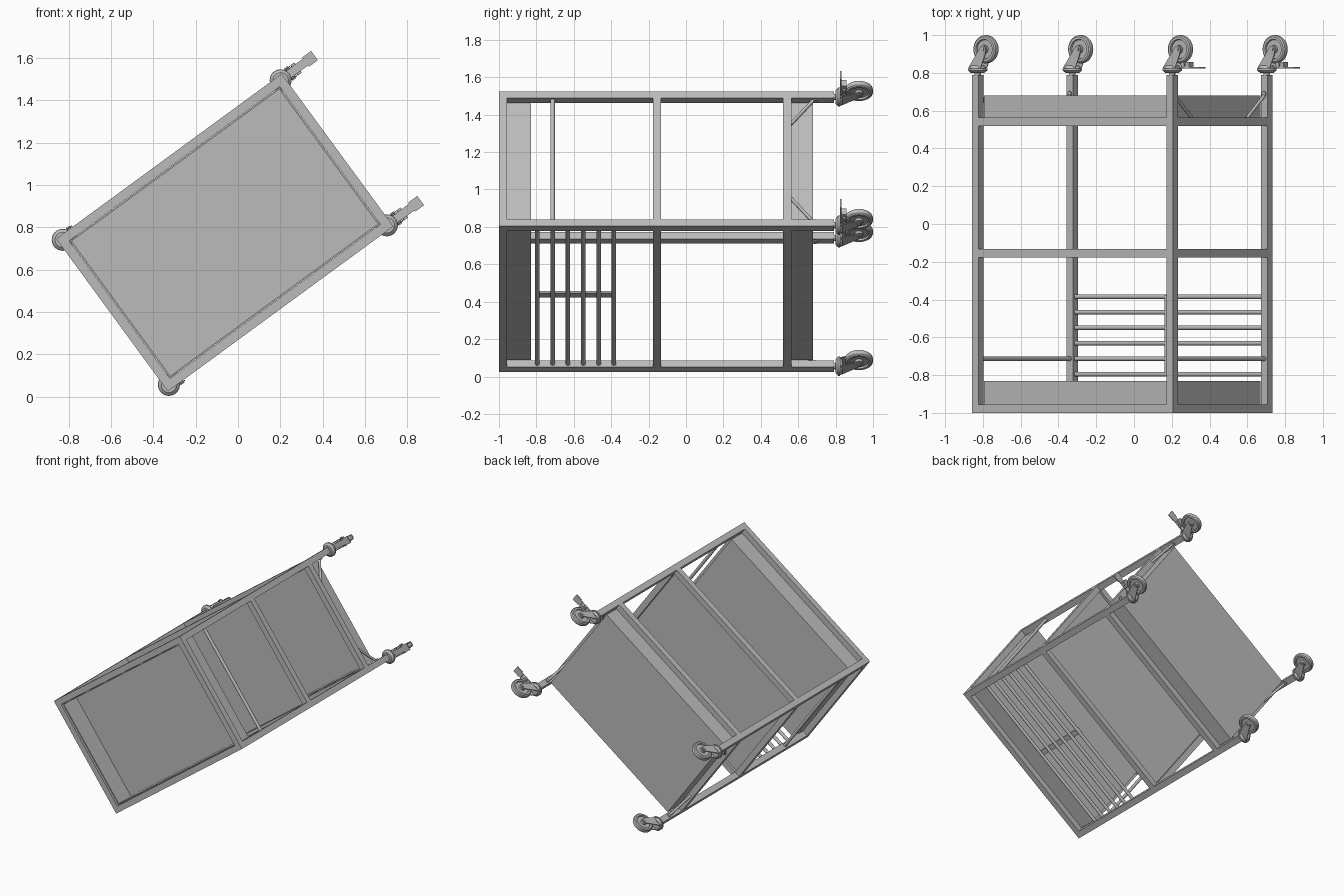
import bpy, bmesh, math
from mathutils import Matrix, Vector

if "Cube" in bpy.data.objects:
    bpy.data.objects.remove(bpy.data.objects["Cube"])

# Cart frame: X = long side, Y = height (casters at +Y), Z = short side.
# PLACE tilts the whole cart into its final position.
PLACE = Matrix.Translation((-0.0625, 0, 0.775)) @ Matrix.Rotation(math.radians(-36.2), 4, 'Y')
HX, HZ, T = 0.66, 0.4465, 0.044
CX, CZ = HX - T / 2, HZ - T / 2          # tube centre lines

steel = bpy.data.materials.new("grey steel")
steel.diffuse_color = (0.5, 0.5, 0.5, 1)
steel.use_nodes = True
steel.node_tree.nodes["Principled BSDF"].inputs["Base Color"].default_value = steel.diffuse_color


def finish(name, bm, smooth=False):
    bmesh.ops.recalc_face_normals(bm, faces=bm.faces)
    bm.transform(PLACE)
    me = bpy.data.meshes.new(name)
    bm.to_mesh(me)
    bm.free()
    ob = bpy.data.objects.new(name, me)
    bpy.context.collection.objects.link(ob)
    me.materials.append(steel)
    if smooth:
        bpy.ops.object.select_all(action='DESELECT')
        ob.select_set(True)
        bpy.context.view_layer.objects.active = ob
        bpy.ops.object.shade_smooth_by_angle(angle=math.radians(35))
    return ob


def box(bm, x0, x1, y0, y1, z0, z1):
    m = Matrix.Translation(((x0 + x1) / 2, (y0 + y1) / 2, (z0 + z1) / 2))
    m = m @ Matrix.Diagonal((x1 - x0, y1 - y0, z1 - z0, 1))
    bmesh.ops.create_cube(bm, size=1, matrix=m)


def rod(bm, a, b, r, r2=None, seg=16):
    a, b = Vector(a), Vector(b)
    d = b - a
    m = Matrix.Translation((a + b) / 2) @ d.to_track_quat('Z', 'Y').to_matrix().to_4x4()
    bmesh.ops.create_cone(bm, cap_ends=True, segments=seg, radius1=r,
                          radius2=r if r2 is None else r2, depth=d.length, matrix=m)


def lathe(bm, profile, centre, seg=32):
    # Closed (radius, offset) profile spun around the short-side axis
    c = Vector(centre)
    vs = [bm.verts.new(c + Vector((r, 0, z))) for r, z in profile]
    es = [bm.edges.new((vs[i], vs[(i + 1) % len(vs)])) for i in range(len(vs))]
    bmesh.ops.spin(bm, geom=vs + es, cent=c, axis=(0, 0, 1), angle=2 * math.pi,
                   steps=seg, use_merge=True)
    bmesh.ops.remove_doubles(bm, verts=bm.verts, dist=1e-5)


def plate(bm, outline, z0, z1):
    # Flat outline in X/Y, thickened along Z
    f = bm.faces.new([bm.verts.new((x, y, z0)) for x, y in outline])
    ext = bmesh.ops.extrude_face_region(bm, geom=[f])['geom']
    bmesh.ops.translate(bm, vec=(0, 0, z1 - z0),
                        verts=[v for v in ext if isinstance(v, bmesh.types.BMVert)])


# Corner posts
bm = bmesh.new()
for sx in (-1, 1):
    for sz in (-1, 1):
        x, z = sx * CX, sz * CZ
        box(bm, x - T / 2, x + T / 2, -1, 0.79, z - T / 2, z + T / 2)
finish("corner_posts", bm)

# Three rectangular rail frames
for name, y in (("top_rails", -0.978), ("middle_rails", -0.155), ("bottom_rails", 0.541)):
    bm = bmesh.new()
    h = T / 2
    for s in (-1, 1):
        box(bm, -HX + T, HX - T, y - h, y + h, s * CZ - h, s * CZ + h)
        box(bm, s * CX - h, s * CX + h, y - h, y + h, -HZ + T, HZ - T)
    finish(name, bm)

# Open trays hung inside the upper and lower frames
IX, IZ, W = HX - T - 0.002, HZ - T - 0.002, 0.007
for name, y0, y1 in (("top_tray", -0.985, -0.83), ("bottom_tray", 0.53, 0.68)):
    bm = bmesh.new()
    box(bm, -IX, IX, y1 - W, y1, -IZ, IZ)
    for s in (-1, 1):
        a, b = sorted((s * IX, s * (IX - W)))
        box(bm, a, b, y0, y1 - W, -IZ, IZ)
        a, b = sorted((s * IZ, s * (IZ - W)))
        box(bm, -IX + W, IX - W, y0, y1 - W, a, b)
    finish(name, bm)

# Flat middle shelf
bm = bmesh.new()
box(bm, -IX, IX, -0.160, -0.150, -IZ, IZ)
finish("middle_shelf", bm)

# Rack of rods on one long side, with a tie bar
bm = bmesh.new()
for i in range(6):
    y = -0.795 + i * 0.082
    rod(bm, (-CX, y, -CZ), (CX, y, -CZ), 0.012)
finish("side_rack_rods", bm, True)
bm = bmesh.new()
box(bm, -0.02, 0.02, -0.80, -0.375, -CZ + 0.004, -CZ + 0.016)
finish("rack_tie_bar", bm)

# Push handles on both short sides
bm = bmesh.new()
for s in (-1, 1):
    rod(bm, (s * CX, -0.713, -CZ), (s * CX, -0.713, CZ), 0.012)
finish("push_handles", bm, True)

# Diagonal braces between posts and bottom rails
bm = bmesh.new()
for sx in (-1, 1):
    for sz in (-1, 1):
        rod(bm, (sx * CX, 0.69, sz * (CZ - 0.01)), (sx * CX, 0.56, sz * (CZ - 0.18)), 0.009, seg=12)
        rod(bm, (sx * CX, 0.69, sz * CZ), (sx * CX, 0.69, sz * (CZ - 0.03)), 0.013, seg=12)
finish("corner_braces", bm, True)

# Casters: stem, swivel head, fork, wheel, and a brake pedal at one end
for sx, end in ((-1, "rear"), (1, "braked")):
    for sz, side in ((-1, "lower"), (1, "upper")):
        x, z = sx * CX, sz * CZ
        ax, ay = x + 0.055, 0.925
        tag = f"{end}_{side}_caster"

        bm = bmesh.new()
        rod(bm, (x, 0.785, z), (x, 0.81, z), 0.017)
        rod(bm, (x, 0.80, z), (x, 0.812, z), 0.036, 0.050, 32)
        rod(bm, (x, 0.812, z), (x, 0.824, z), 0.052, seg=32)
        rod(bm, (x, 0.824, z), (x, 0.838, z), 0.046, 0.036, 32)
        finish(tag + "_swivel", bm, True)

        bm = bmesh.new()
        outline = [(x - 0.040, 0.826), (x + 0.040, 0.826), (ax + 0.014, 0.895)]
        outline += [(ax + 0.02 * math.cos(a), ay + 0.02 * math.sin(a))
                    for a in (0, 0.7, 1.4, 2.1, 2.8)]
        for s in (-1, 1):
            lo, hi = sorted((z + s * 0.025, z + s * 0.030))
            plate(bm, outline, lo, hi)
        finish(tag + "_fork", bm)

        bm = bmesh.new()
        half = [(0.008, 0.022), (0.020, 0.022), (0.022, 0.009), (0.050, 0.009),
                (0.053, 0.019), (0.066, 0.019), (0.073, 0.013), (0.075, 0.005)]
        profile = [(r, d) for r, d in half] + [(r, -d) for r, d in reversed(half)]
        lathe(bm, profile, (ax, ay, z))
        rod(bm, (ax, ay, z - 0.035), (ax, ay, z + 0.035), 0.010)
        finish(tag + "_wheel", bm, True)

        if sx > 0:
            bm = bmesh.new()
            box(bm, x + 0.03, x + 0.145, 0.824, 0.831, z - 0.020, z + 0.020)
            box(bm, x + 0.145, x + 0.198, 0.824, 0.831, z - 0.027, z + 0.027)
            box(bm, x + 0.095, x + 0.125, 0.831, 0.858, z - 0.020, z + 0.020)
            rod(bm, (x + 0.09, 0.845, z - 0.03), (x + 0.09, 0.845, z + 0.03), 0.012)
            finish(tag + "_brake_pedal", bm)
